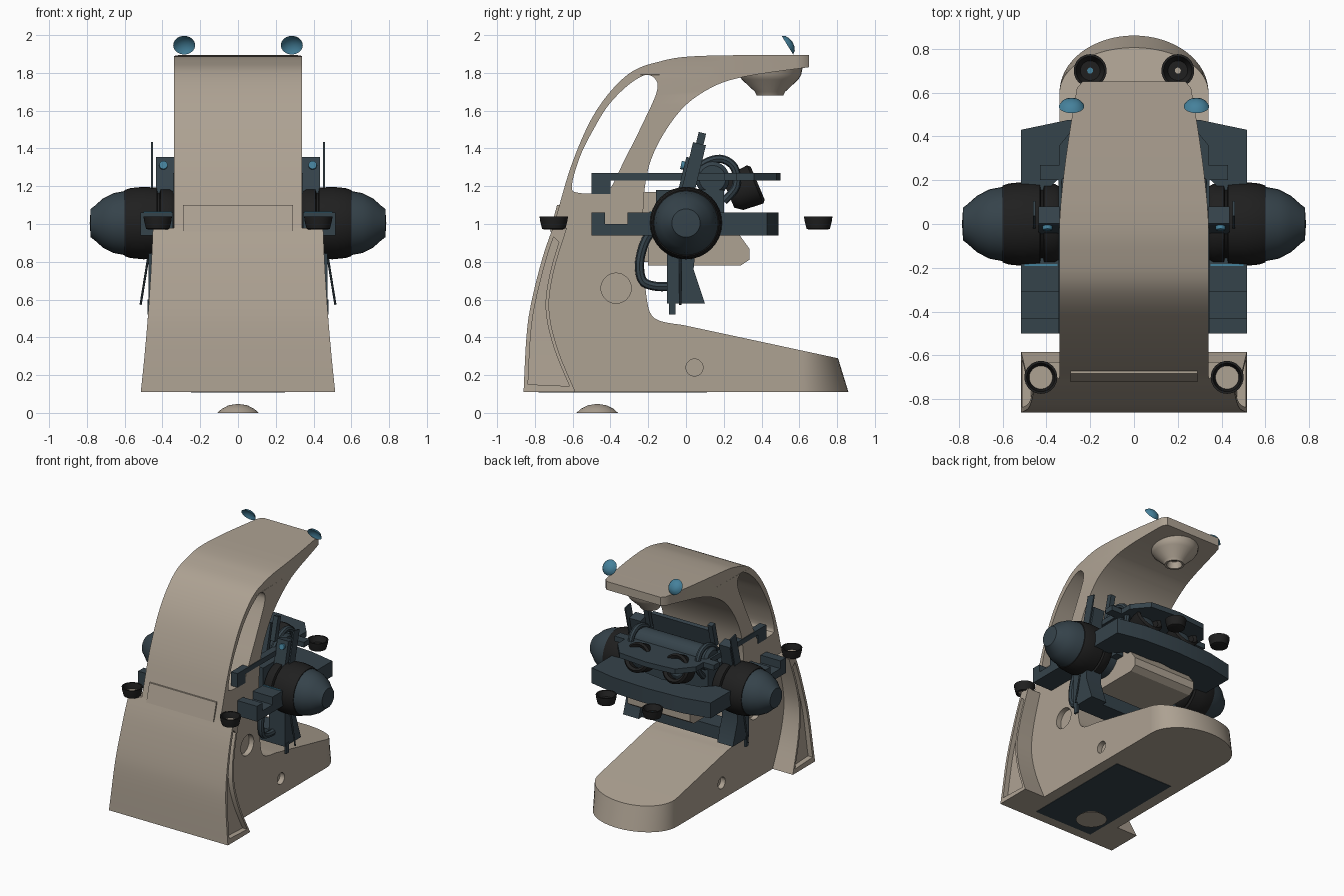
import bpy, bmesh, math
from mathutils import Matrix, Vector

if "Cube" in bpy.data.objects:
    bpy.data.objects.remove(bpy.data.objects["Cube"])


def mat(name, rgb):
    m = bpy.data.materials.new(name)
    m.diffuse_color = (*rgb, 1)
    m.use_nodes = True
    m.node_tree.nodes["Principled BSDF"].inputs["Base Color"].default_value = m.diffuse_color
    return m


TAN = mat("warm_tan", (0.42, 0.36, 0.29))
SLATE = mat("dark_slate", (0.036, 0.056, 0.070))
BLACK = mat("near_black", (0.014, 0.014, 0.014))
BLUE = mat("lens_blue", (0.06, 0.22, 0.33))


def finish(name, bm, m, matrix=None):
    bmesh.ops.remove_doubles(bm, verts=bm.verts, dist=1e-5)
    if matrix:
        bm.transform(matrix)
    bmesh.ops.recalc_face_normals(bm, faces=bm.faces)
    me = bpy.data.meshes.new(name)
    bm.to_mesh(me)
    bm.free()
    me.materials.append(m)
    ob = bpy.data.objects.new(name, me)
    bpy.context.collection.objects.link(ob)
    bpy.ops.object.select_all(action='DESELECT')
    ob.select_set(True)
    bpy.context.view_layer.objects.active = ob
    bpy.ops.object.shade_smooth_by_angle(angle=math.radians(32))
    return ob


def smooth(pts, n=5, closed=False):
    """Catmull-Rom through the points."""
    p = [Vector(q) for q in pts]
    p = [p[-1]] + p + p[:2] if closed else [p[0]] + p + [p[-1]]
    out = []
    for a, b, c, d in zip(p, p[1:], p[2:], p[3:]):
        for i in range(n):
            t = i / n
            out.append(0.5 * (2 * b + (c - a) * t + (2 * a - 5 * b + 4 * c - d) * t * t
                              + (3 * b - a - 3 * c + d) * t ** 3))
    return out if closed else out + [p[-1]]


def circle(y, z, r, n=32):
    return [(y + r * math.cos(math.tau * i / n), z + r * math.sin(math.tau * i / n)) for i in range(n)]


def prism(name, loops, lo, hi, m, axis='x', edit=None):
    """Extrude outlines (first outer, then holes) along an axis."""
    cu = bpy.data.curves.new(name, 'CURVE')
    cu.dimensions, cu.fill_mode, cu.extrude = '2D', 'BOTH', (hi - lo) / 2
    for loop in loops:
        s = cu.splines.new('POLY')
        s.points.add(len(loop) - 1)
        for pt, q in zip(s.points, loop):
            pt.co = (q[0], q[1], 0, 1)
        s.use_cyclic_u = True
    tmp = bpy.data.objects.new(name + "_outline", cu)
    me = bpy.data.meshes.new_from_object(tmp)
    bm = bmesh.new()
    bm.from_mesh(me)
    bpy.data.objects.remove(tmp)
    bpy.data.meshes.remove(me)
    for v in bm.verts:
        a, b, c = v.co.x, v.co.y, v.co.z + (lo + hi) / 2
        v.co = (c, a, b) if axis == 'x' else (a, b, c)
    if edit:
        bmesh.ops.remove_doubles(bm, verts=bm.verts, dist=1e-5)
        edit(bm)
    return finish(name, bm, m)


def box(name, x, y, z, m, tilt=0):
    bm = bmesh.new()
    bmesh.ops.create_cube(bm, size=1)
    c = [(q[0] + q[1]) / 2 for q in (x, y, z)]
    s = [abs(q[1] - q[0]) for q in (x, y, z)]
    return finish(name, bm, m, Matrix.Translation(c) @ Matrix.Rotation(tilt, 4, 'X') @ Matrix.Diagonal((*s, 1)))


def lathe(name, prof, loc, m, rot=None, n=32):
    """Revolve (radius, height) points around local z."""
    bm = bmesh.new()
    rings = [[bm.verts.new((r * math.cos(math.tau * i / n), r * math.sin(math.tau * i / n), h))
              for i in range(n)] for r, h in prof]
    for a, b in zip(rings, rings[1:]):
        for i in range(n):
            j = (i + 1) % n
            bm.faces.new((a[i], a[j], b[j], b[i]))
    return finish(name, bm, m, Matrix.Translation(loc) @ (rot or Matrix()))


def pipe(name, pts, x, r, m):
    cu = bpy.data.curves.new(name, 'CURVE')
    cu.dimensions, cu.bevel_depth, cu.bevel_resolution, cu.use_fill_caps = '3D', r, 2, True
    s = cu.splines.new('POLY')
    path = smooth(pts)
    s.points.add(len(path) - 1)
    for pt, q in zip(s.points, path):
        pt.co = (x, q[0], q[1], 1)
    tmp = bpy.data.objects.new(name + "_path", cu)
    bm = bmesh.new()
    bm.from_mesh(bpy.data.meshes.new_from_object(tmp))
    bpy.data.objects.remove(tmp)
    return finish(name, bm, m)


# C-shaped body with side window and recesses; overhead arm tapers forward
back = [(-.85, .11), (-.835, .4), (-.81, .58), (-.75, .82), (-.69, 1.03), (-.6, 1.33), (-.475, 1.6),
        (-.31, 1.79), (-.14, 1.86), (.08, 1.89), (.65, 1.895)]
inner = [(.65, 1.83), (.31, 1.78), (.13, 1.72), (-.03, 1.6), (-.165, 1.39), (-.22, 1.18), (-.225, .9),
         (-.21, .62), (-.165, .5), (-.015, .465)]
window = smooth([(-.605, 1.2), (-.56, 1.36), (-.49, 1.5), (-.41, 1.63), (-.3, 1.74), (-.2, 1.79), (-.15, 1.72),
                 (-.23, 1.53), (-.33, 1.33), (-.4, 1.19), (-.46, 1.165), (-.57, 1.165)], 4, True)


def taper(bm):
    for y in (.1, .2, .3, .4, .5, .58, .62):
        bmesh.ops.bisect_plane(bm, geom=bm.verts[:] + bm.edges[:] + bm.faces[:],
                               plane_co=(0, y, 0), plane_no=(0, 1, 0))
    for v in bm.verts:
        if v.co.z > 1.2 and v.co.y > 0:
            v.co.x *= 1 - .25 * (v.co.y / .65) ** 1.4 - (.06 if v.co.y > .64 else 0)


prism("body_frame", [smooth(back) + smooth(inner) + [(.6, .333), (.6, .11)], window,
                     circle(-.37, .66, .08), circle(.045, .24, .045)], -.34, .34, TAN, edit=taper)
for y, z, r in ((-.37, .66, .082), (.045, .24, .047)):
    prism("side_recess_floor", [circle(y, z, r)], -.3, .3, TAN)

# rounded foot nose
bm = bmesh.new()
low, top = [], []
for i in range(33):
    t = math.pi * i / 32
    x, s = .34 * math.cos(t), math.sin(t)
    low.append(bm.verts.new((x, .6 + .26 * s, .11)))
    top.append(bm.verts.new((x, .6 + .205 * s, .333 - .215 * .205 * s)))
for i in range(32):
    bm.faces.new((low[i], low[i + 1], top[i + 1], top[i]))
bm.faces.new(top)
bm.faces.new(low)
finish("foot_nose", bm, TAN)

# flared rear panel: solid core plus raised rims around the recessed sides
outer = smooth([(-.86, .11), (-.845, .4), (-.82, .58), (-.76, .82), (-.705, .98)])
edge = smooth([(-.63, .98), (-.7, .75), (-.725, .55), (-.68, .34), (-.585, .11)])
recess = [(p.x + .022, p.y) for p in outer[1:-2]] + [(p.x - .018, p.y) for p in edge[2:-1]]


def flare(bm):
    for v in bm.verts:
        k = (v.co.z - .11) / .87
        v.co.x *= 1 - .19 * k + .065 * k * k


prism("rear_panel", [outer + edge], -.475, .475, TAN, edit=flare)
for lo, hi in ((-.515, -.47), (.47, .515)):
    prism("rear_panel_rim", [outer + edge, recess], lo, hi, TAN, edit=flare)
prism("rear_panel_tab", [[(-.72, .96), (-.683, 1.1), (-.6, 1.1), (-.6, .96)]], -.29, .29, TAN)

# underside plate and ground dome
box("underside_plate", (-.25, .25), (-.78, .11), (.107, .115), SLATE)
lathe("ground_dome", [(0, 0), (.11, 0), (.085, .022), (.05, .04), (0, .048)], (0, -.47, 0), TAN)

# overhead lamp funnel with hollow mouth
lathe("lamp_funnel", [(.175, 1.84), (.165, 1.79), (.15, 1.765), (.08, 1.70), (.07, 1.68), (.055, 1.68),
                      (.045, 1.73), (0, 1.73)], (0, .445, 0), TAN)

# central head: core, axle, roller, tan case, neck
box("head_core", (-.33, .33), (-.16, .2), (.94, 1.18), SLATE)
X = Matrix.Rotation(math.pi / 2, 4, 'Y')
lathe("axle", [(0, -.4), (.15, -.4), (.15, .4), (0, .4)], (0, 0, 1.005), SLATE, X)
lathe("head_roller", [(0, -.33), (.07, -.33), (.09, -.31), (.09, .31), (.07, .33), (0, .33)], (0, .14, 1.24), SLATE, X)
prism("head_case", [[(-.2, .78), (.29, .78), (.335, .81), (.335, .87), (.27, .96), (.1, 1.0), (-.2, 1.0)]],
      -.27, .27, TAN)
box("head_neck", (-.17, .17), (-.25, 0), (.8, 1.17), TAN)

# front visor, upper shelf, comb and lower cradle beam
prism("front_visor", [[(.515, .15), (.515, .43), (.3, .475), (0, .49), (-.3, .475), (-.515, .43), (-.515, .15),
                       (-.4, .15), (-.3, .25), (0, .3), (.3, .25), (.4, .15)]], .94, 1.06, SLATE, 'z')
prism("upper_shelf", [[(.34, .1), (.34, .36), (.24, .48), (0, .5), (-.24, .48), (-.34, .36), (-.34, .1)]],
      1.23, 1.27, SLATE, 'z')
box("comb_plate", (-.25, .25), (.02, .05), (1.2, 1.43), SLATE, -.25)
box("cradle_beam", (-.47, .47), (-.1, .06), (.58, .68), SLATE)

# paired parts
for s in (1, -1):
    side = Matrix.Rotation(s * math.pi / 2, 4, 'Y')
    c = (0, 0, 1.005)
    lathe("side_barrel", [(0, .34), (.17, .34), (.182, .36), (.182, .41), (.165, .415), (.165, .425), (.187, .43),
                          (.192, .5), (.185, .57), (.175, .6), (0, .6)], c, BLACK, side)
    lathe("barrel_tip", [(.17, .598), (.158, .66), (.13, .715), (.09, .76), (.075, .78), (0, .785)],
          c, SLATE, side)

    def bx(name, x, y, z, m, tilt=0):
        return box(name, (s * x[0], s * x[1]), y, z, m, tilt)

    def pr(name, loop, x, m):
        return prism(name, [loop], min(s * x[0], s * x[1]), max(s * x[0], s * x[1]), m)

    pr("lower_rail", [(-.5, .94), (-.12, .94), (-.12, 1.06), (-.31, 1.06), (-.31, 1.0), (-.43, 1.0),
                      (-.43, 1.06), (-.5, 1.06)], (.345, .515), SLATE)
    pr("upper_rail", [(-.5, 1.16), (-.4, 1.16), (-.4, 1.23), (.27, 1.23), (.27, 1.27), (-.5, 1.27)],
       (.29, .345), SLATE)
    bx("shelf_ear", (.33, .43), (.2, .27), (1.23, 1.27), SLATE)
    bx("upright_block", (.34, .435), (-.035, .045), (1.05, 1.35), SLATE, -.24)
    lathe("block_light", [(0, .012), (.022, .012), (.022, -.02), (0, -.02)], (s * .395, -.015, 1.31), BLUE,
          Matrix.Rotation(math.pi / 2 - .24, 4, 'X'), 16)
    bx("side_blade", (.45, .46), (-.005, .065), (1.08, 1.43), SLATE, -.24)
    bx("comb_tip", (.26, .3), (.045, .085), (1.3, 1.485), SLATE, -.24)
    bx("blue_strip", (.35, .5), (-.192, -.182), (1.045, 1.065), BLUE)
    pr("cradle_arm", [(-.1, .95), (-.1, .58), (.1, .58), (.04, .76), (.06, .95)], (.34, .475), SLATE)
    bx("cradle_pin", (.465, .48), (-.09, -.055), (.52, .6), SLATE)
    lathe("cradle_rod", [(0, -.18), (.006, -.18), (.006, .18), (0, .18)], (s * .487, -.03, .75), SLATE,
          Matrix.Rotation(-s * .16, 4, 'Y'), 8)
    pipe("upper_hose", [(0, 1.22), (.08, 1.31), (.18, 1.345), (.255, 1.3), (.265, 1.2), (.2, 1.12)],
         s * .29, .022, SLATE)
    pipe("lower_hose", [(-.14, 1.0), (-.21, .92), (-.245, .8), (-.23, .7), (-.16, .67), (-.08, .67)],
         s * .37, .024, SLATE)

    # forward lenses, tilted slightly up
    tilt = Matrix.Rotation(math.radians(-67), 4, 'X')
    lathe("front_lens_ring", [(.07, -.1), (.1, -.06), (.11, .05), (.095, .065), (.075, .05), (.075, 0), (0, 0)],
          (s * .165, .32, 1.19), BLACK, tilt)
    lathe("front_lens", [(.076, .005), (.05, .03), (0, .04)], (s * .165, .32, 1.19), SLATE, tilt)

    # blue dished lenses above the arm tip
    lathe("top_lens", [(0, .013), (.025, .009), (.045, -.001), (.058, -.012), (.045, .006), (.025, .016), (0, .02)],
          (s * .285, .547, 1.953), BLUE, Matrix.Rotation(math.radians(-58), 4, 'X'))

    # small cups: open rear ones and floating front ones
    cup = [(.05, .97), (.062, .975), (.073, 1.02), (.075, 1.04), (.065, 1.04), (.05, .985), (.05, .97)]
    lathe("rear_cup", cup, (s * .425, -.7, 0), BLACK)
    lathe("rear_cup_floor", [(.054, .99), (.054, .996), (0, .996)], (s * .425, -.7, 0), TAN)
    lathe("front_cup", [(0, .97)] + cup[:5] + [(.045, 1.0), (0, 1.0)], (s * .2, .7, 0), BLACK)
    lathe("front_cup_dot", [(.014, .998), (.014, 1.006), (0, 1.006)], (s * .2, .7, 0), TAN if s > 0 else BLUE, n=12)
